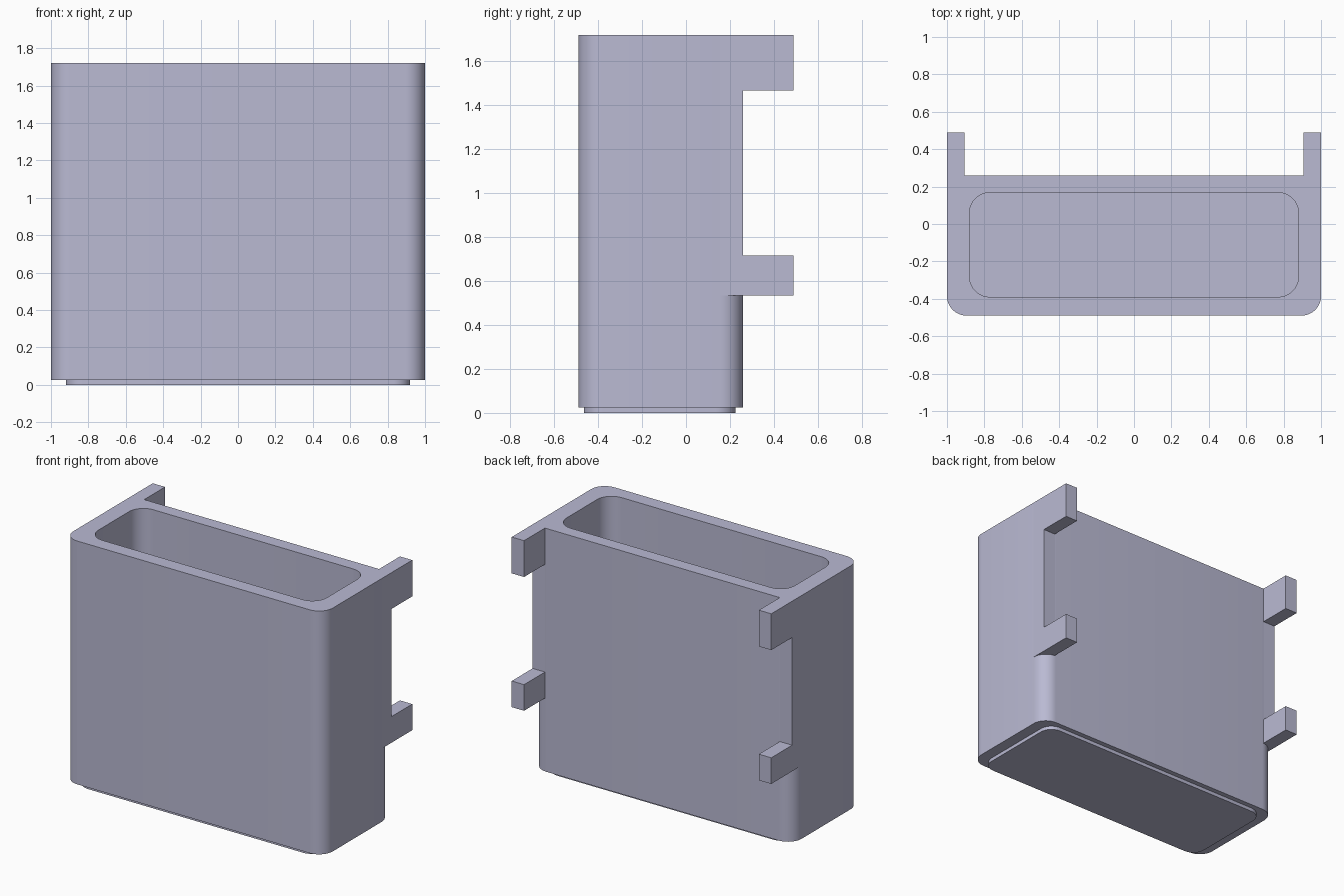
import bpy, bmesh, math

if "Cube" in bpy.data.objects:
    bpy.data.objects.remove(bpy.data.objects["Cube"], do_unlink=True)

# Single lavender grey plastic
mat = bpy.data.materials.new("lavender_grey")
mat.use_nodes = True
COLOUR = (0.49, 0.49, 0.65, 1.0)
mat.diffuse_color = COLOUR
bsdf = next(n for n in mat.node_tree.nodes if n.type == 'BSDF_PRINCIPLED')
bsdf.inputs["Base Color"].default_value = COLOUR

SEGMENTS = 10      # steps per rounded corner
TOP = 1.72


def finish(name, bm):
    bmesh.ops.recalc_face_normals(bm, faces=bm.faces)
    mesh = bpy.data.meshes.new(name)
    bm.to_mesh(mesh)
    bm.free()
    mesh.materials.append(mat)
    obj = bpy.data.objects.new(name, mesh)
    bpy.context.collection.objects.link(obj)
    return obj


def rounded_ring(bm, half_x, y0, y1, radius, z):
    """Ring of vertices around a rounded rectangle."""
    cx, lo, hi = half_x - radius, y0 + radius, y1 - radius
    corners = [(cx, hi), (-cx, hi), (-cx, lo), (cx, lo)]
    ring = []
    for i, (x, y) in enumerate(corners):
        for s in range(SEGMENTS + 1):
            a = math.pi / 2 * (i + s / SEGMENTS)
            ring.append(bm.verts.new((x + radius * math.cos(a),
                                      y + radius * math.sin(a), z)))
    return ring


# Container: foot, outer wall, rim and hollow lofted through rounded rings
foot = (0.92, -0.465, 0.225, 0.09)
wall = (1.0, -0.49, 0.26, 0.105)
hollow = (0.88, -0.39, 0.168, 0.11)
levels = [(foot, 0), (foot, 0.025), (wall, 0.025),
          (wall, TOP), (hollow, TOP), (hollow, 0.12)]
bm = bmesh.new()
rings = [rounded_ring(bm, *shape, z) for shape, z in levels]
for a, b in zip(rings, rings[1:]):
    for i in range(len(a)):
        j = (i + 1) % len(a)
        bm.faces.new((a[i], a[j], b[j], b[i]))
bm.faces.new(rings[0])
bm.faces.new(rings[-1])
container = finish("container", bm)
bpy.context.view_layer.objects.active = container
container.select_set(True)
bpy.ops.object.shade_smooth_by_angle(angle=math.radians(30))
container.select_set(False)

# Side brackets: square back corner with an upper and a lower prong
profile = [(0.155, 0.535), (0.49, 0.535), (0.49, 0.717), (0.26, 0.717),
           (0.26, 1.467), (0.49, 1.467), (0.49, TOP), (0.155, TOP)]
for name, side in (("left_bracket", 1), ("right_bracket", -1)):
    bm = bmesh.new()
    face = bm.faces.new([bm.verts.new((side * 0.905, y, z)) for y, z in profile])
    out = bmesh.ops.extrude_face_region(bm, geom=[face])
    verts = [g for g in out["geom"] if isinstance(g, bmesh.types.BMVert)]
    bmesh.ops.translate(bm, verts=verts, vec=(side * 0.095, 0, 0))
    finish(name, bm)
